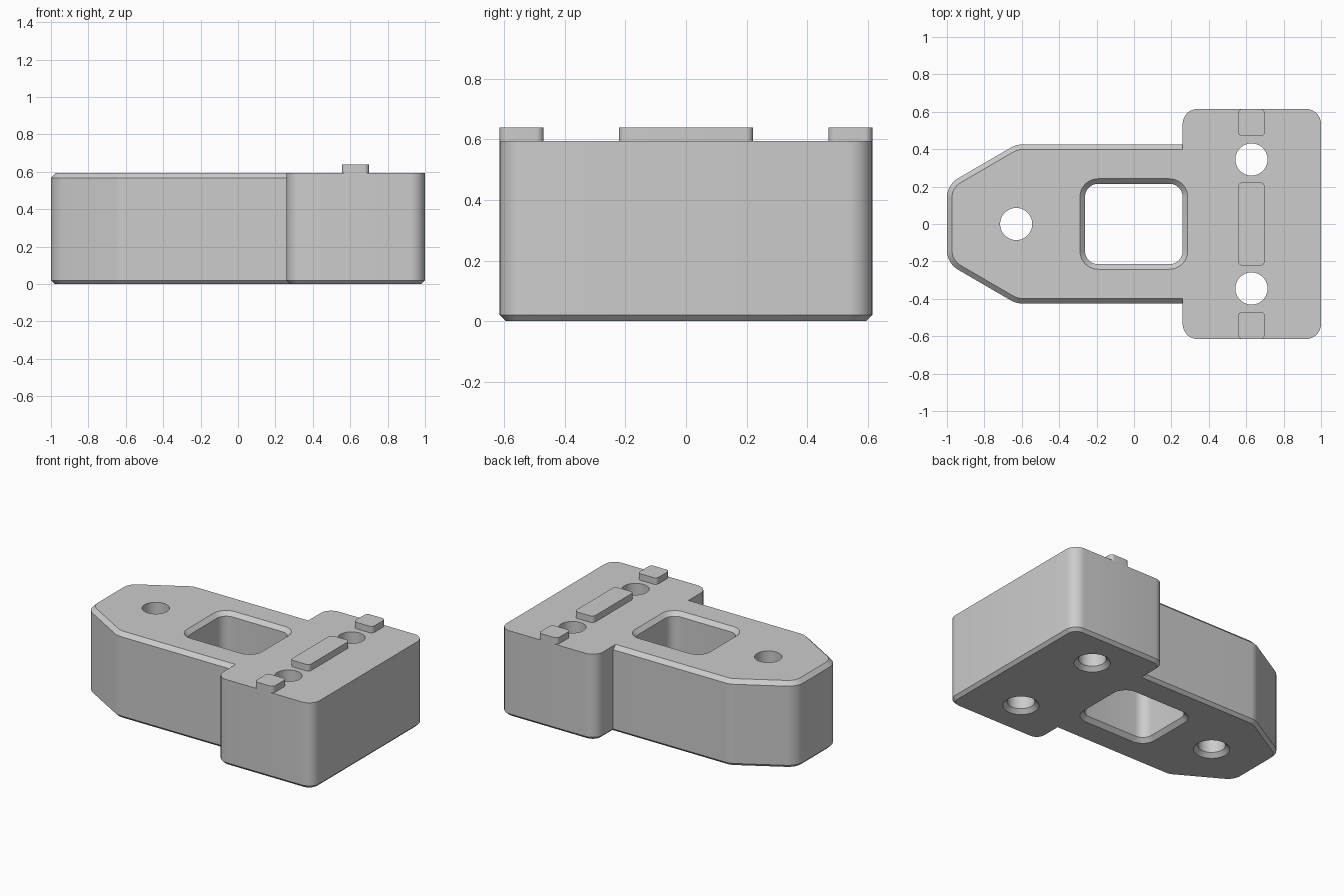
import bpy
import bmesh
import math
from mathutils import Vector

cube = bpy.data.objects.get("Cube")
if cube:
    bpy.data.objects.remove(cube, do_unlink=True)

grey = bpy.data.materials.new("plain grey")
grey.use_nodes = True
GREY = (0.604, 0.604, 0.604, 1)
grey.diffuse_color = GREY
grey.node_tree.nodes["Principled BSDF"].inputs["Base Color"].default_value = GREY

TOP = 0.595       # height of the main block
EDGE = 0.02       # bottom chamfer
BREAK = 0.027     # upper and window chamfer


def rounded(corners, inset, steps=8):
    """Inset a counter-clockwise convex outline of (x, y, radius) and round its corners."""
    out = []
    n = len(corners)
    for i, (x, y, r) in enumerate(corners):
        p = Vector((x, y))
        a = (p - Vector(corners[i - 1][:2])).normalized()
        b = (Vector(corners[(i + 1) % n][:2]) - p).normalized()
        na, nb = Vector((a.y, -a.x)), Vector((b.y, -b.x))   # outward normals
        miter = (na + nb) / (1 + na.dot(nb))
        centre = p - miter * r
        start = math.atan2(na.y, na.x)
        turn = math.atan2(a.x * b.y - a.y * b.x, a.dot(b))
        for k in range(steps + 1):
            t = start + turn * k / steps
            out.append(centre + Vector((math.cos(t), math.sin(t))) * (r - inset))
    return out


def circle(x, y, radius, steps=40):
    turns = [math.tau * k / steps for k in range(steps)]
    return [Vector((x + radius * math.cos(t), y + radius * math.sin(t))) for t in turns]


def loft(name, levels):
    """Stack (z, outline) rings and close both ends."""
    bm = bmesh.new()
    rings = [[bm.verts.new((p.x, p.y, z)) for p in ring] for z, ring in levels]
    n = len(rings[0])
    for low, high in zip(rings, rings[1:]):
        for i in range(n):
            j = (i + 1) % n
            bm.faces.new((low[i], low[j], high[j], high[i]))
    bm.faces.new(rings[0][::-1])
    bm.faces.new(rings[-1])
    mesh = bpy.data.meshes.new(name)
    bm.to_mesh(mesh)
    bm.free()
    mesh.materials.append(grey)
    obj = bpy.data.objects.new(name, mesh)
    bpy.context.collection.objects.link(obj)
    return obj


def prism(name, corners, levels):
    return loft(name, [(z, rounded(corners, inset)) for z, inset in levels])


def box(x0, x1, y0, y1, r):
    return [(x0, y0, r), (x1, y0, r), (x1, y1, r), (x0, y1, r)]


def select(obj):
    bpy.ops.object.select_all(action="DESELECT")
    obj.select_set(True)
    bpy.context.view_layer.objects.active = obj


def combine(obj, other, operation):
    other.hide_render = True
    mod = obj.modifiers.new(operation.lower(), "BOOLEAN")
    mod.operation, mod.solver, mod.object = operation, "EXACT", other
    select(obj)
    bpy.ops.object.modifier_apply(modifier=mod.name)
    bpy.data.objects.remove(other, do_unlink=True)


# Wide head with the tapered tongue joined to it
body = prism("body", box(0.26, 1, -0.615, 0.615, 0.08),
             [(0, EDGE), (EDGE, 0), (TOP, 0)])
tongue_outline = [(-1, -0.21, 0.12), (-0.63, -0.425, 0.12), (0.45, -0.425, 0.05),
                  (0.45, 0.425, 0.05), (-0.63, 0.425, 0.12), (-1, 0.21, 0.12)]
tongue = prism("tongue", tongue_outline,
               [(0, EDGE), (EDGE, 0), (TOP - BREAK, 0), (TOP, BREAK)])
combine(body, tongue, "UNION")

# Central window, chamfered at both ends (flare continues past the faces)
over = 0.02
window = prism("window_cutter", box(-0.262, 0.26, -0.215, 0.215, 0.07),
               [(-over, -BREAK - over), (BREAK, 0),
                (TOP - BREAK, 0), (TOP + over, -BREAK - over)])
combine(body, window, "DIFFERENCE")

# Bolt holes, countersunk underneath
for x, y in ((-0.63, 0), (0.628, -0.345), (0.628, 0.345)):
    bore = 0.086
    hole = loft("hole_cutter", [(-over, circle(x, y, bore + BREAK + over)),
                                (BREAK, circle(x, y, bore)),
                                (TOP + over, circle(x, y, bore))])
    combine(body, hole, "DIFFERENCE")

# Raised locating keys on the head
keys = [prism(name, box(0.555, 0.70, y0, y1, 0.025), [(TOP, 0), (0.64, 0)])
        for name, y0, y1 in (("front_key", -0.615, -0.47),
                             ("middle_key", -0.222, 0.222),
                             ("back_key", 0.47, 0.615))]

for obj in [body] + keys:
    select(obj)
    bpy.ops.object.shade_smooth_by_angle(angle=math.radians(25))
